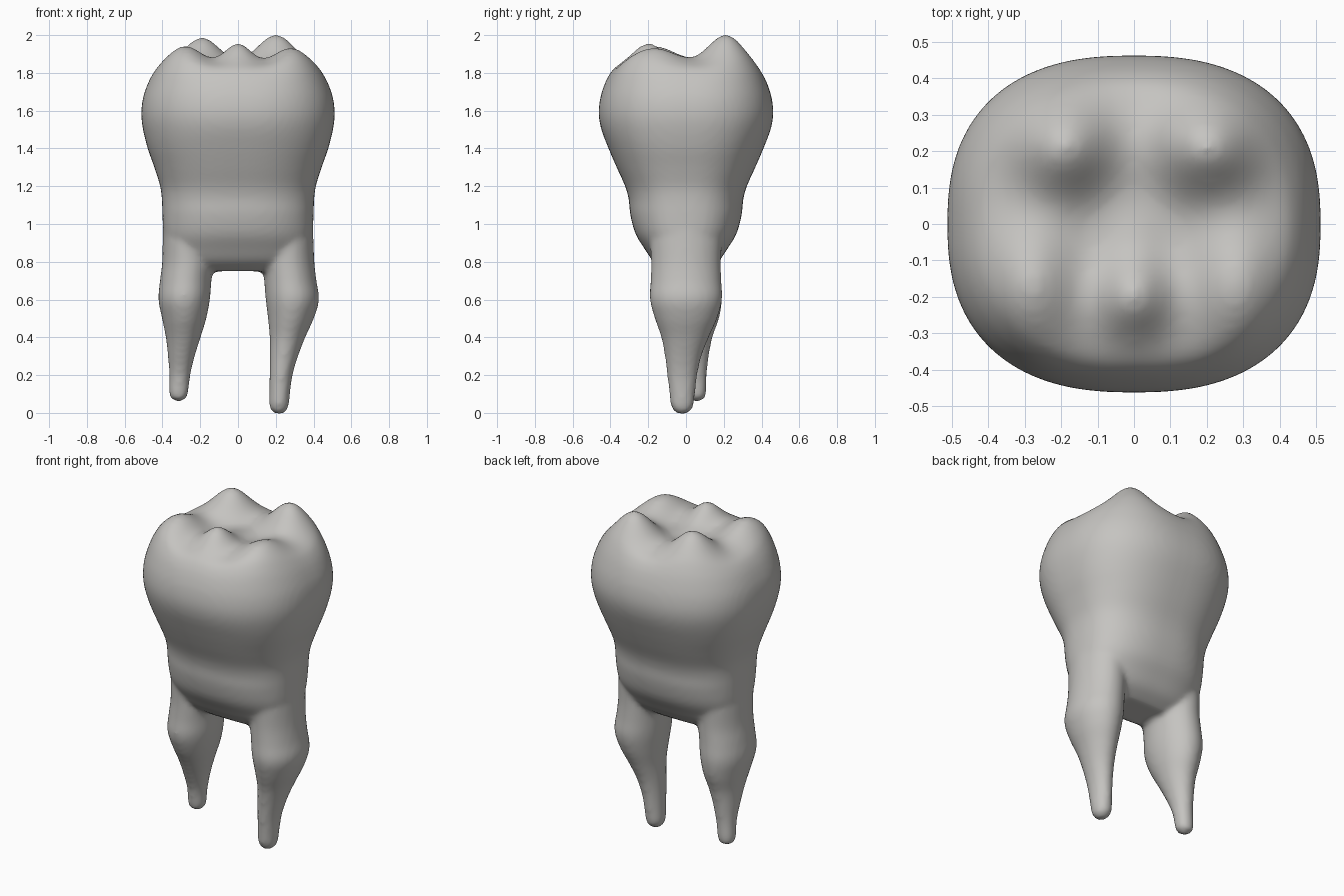
import bpy, bmesh, math

SEGMENTS = 72


def spline(rows, steps=5):
    """Catmull-Rom through the key sections."""
    out = []
    for i in range(len(rows) - 1):
        a, b = rows[max(i - 1, 0)], rows[i]
        c, d = rows[i + 1], rows[min(i + 2, len(rows) - 1)]
        for k in range(steps):
            t = k / steps
            out.append([0.5 * (2 * q + (r - p) * t + (2 * p - 5 * q + 4 * r - s) * t * t
                               + (3 * q - p - 3 * r + s) * t ** 3)
                        for p, q, r, s in zip(a, b, c, d)])
    out.append(list(rows[-1]))
    return out


def loft(bm, rows, power, lift=None):
    """Closed loft of superellipse sections (z, centre x, centre y, half x, half y)."""
    rings = []
    for z, cx, cy, rx, ry in spline(rows):
        ring = []
        for i in range(SEGMENTS):
            a = 2 * math.pi * i / SEGMENTS
            c, s = math.cos(a), math.sin(a)
            x = cx + max(rx, 0.002) * math.copysign(abs(c) ** (2 / power), c)
            y = cy + max(ry, 0.002) * math.copysign(abs(s) ** (2 / power), s)
            ring.append(bm.verts.new((x, y, z + (lift(x, y, z) if lift else 0))))
        rings.append(ring)
    faces = [bm.faces.new(list(reversed(rings[0]))), bm.faces.new(rings[-1])]
    for lo, hi in zip(rings, rings[1:]):
        for i in range(SEGMENTS):
            j = (i + 1) % SEGMENTS
            faces.append(bm.faces.new((lo[i], lo[j], hi[j], hi[i])))
    bmesh.ops.recalc_face_normals(bm, faces=faces)


# Chewing surface: rounded cusps (x, y, height, spread x, spread y)
CUSPS = [(-0.19, 0.21, 0.155, 0.095, 0.095),
         (0.20, 0.21, 0.17, 0.10, 0.095),
         (-0.28, -0.17, 0.11, 0.09, 0.125),
         (0.28, -0.17, 0.10, 0.09, 0.125),
         (0.0, -0.20, 0.125, 0.07, 0.08),
         (0.0, -0.02, 0.03, 0.07, 0.07)]


def cusp_lift(x, y, z):
    if z < 1.45:
        return 0
    fade = min(1, (z - 1.45) / 0.3)
    return fade * sum(h * math.exp(-((x - cx) / sx) ** 2 / 2 - ((y - cy) / sy) ** 2 / 2)
                      for cx, cy, h, sx, sy in CUSPS)


# Neck and crown wall, then the rim scaled inwards over the top
body = [(z, 0, 0, rx, ry) for z, rx, ry in (
    (0.75, 0.30, 0.10), (0.80, 0.355, 0.17), (0.87, 0.38, 0.22), (0.95, 0.395, 0.268),
    (1.05, 0.40, 0.295), (1.13, 0.403, 0.303), (1.20, 0.412, 0.322), (1.30, 0.443, 0.367),
    (1.40, 0.478, 0.41), (1.50, 0.503, 0.448))]
body += [(z, 0, 0, 0.512 * s, 0.462 * s) for z, s in (
    (1.58, 1), (1.66, 0.985), (1.73, 0.94), (1.785, 0.88), (1.82, 0.8),
    (1.832, 0.65), (1.83, 0.4), (1.822, 0.15), (1.82, 0.005))]

# Two tapering roots
left_root = [
    (0.060, -0.315, 0.058, 0.005, 0.005), (0.072, -0.315, 0.058, 0.035, 0.035),
    (0.10, -0.315, 0.057, 0.050, 0.050), (0.20, -0.308, 0.05, 0.056, 0.060),
    (0.30, -0.300, 0.035, 0.071, 0.086), (0.40, -0.290, 0.02, 0.092, 0.12),
    (0.50, -0.285, 0.01, 0.117, 0.165), (0.60, -0.285, 0, 0.136, 0.191),
    (0.70, -0.277, 0, 0.136, 0.187), (0.80, -0.266, 0, 0.135, 0.185),
    (0.95, -0.265, 0, 0.133, 0.19), (1.15, -0.27, 0, 0.12, 0.18)]
right_root = [
    (-0.007, 0.217, -0.02, 0.005, 0.005), (0.006, 0.217, -0.02, 0.035, 0.04),
    (0.04, 0.217, -0.02, 0.052, 0.060), (0.10, 0.220, -0.02, 0.055, 0.068),
    (0.20, 0.228, -0.02, 0.061, 0.080), (0.30, 0.243, -0.015, 0.075, 0.097),
    (0.40, 0.262, -0.005, 0.094, 0.126), (0.50, 0.280, 0, 0.121, 0.165),
    (0.60, 0.288, 0, 0.141, 0.191), (0.70, 0.277, 0, 0.138, 0.187),
    (0.80, 0.268, 0, 0.136, 0.185), (0.95, 0.265, 0, 0.133, 0.19),
    (1.15, 0.27, 0, 0.12, 0.18)]

bm = bmesh.new()
loft(bm, body, 2.45, cusp_lift)
loft(bm, left_root, 2)
loft(bm, right_root, 2)
mesh = bpy.data.meshes.new("molar_tooth")
bm.to_mesh(mesh)
bm.free()
mesh.shade_smooth()

# Single enamel colour
enamel = bpy.data.materials.new("warm_grey_enamel")
enamel.diffuse_color = (0.56, 0.55, 0.53, 1)
mesh.materials.append(enamel)

tooth = bpy.data.objects.new("molar_tooth", mesh)
bpy.context.collection.objects.link(tooth)

# Fuse the parts into one skin and soften the joins
fuse = tooth.modifiers.new("fuse", 'REMESH')
fuse.mode = 'VOXEL'
fuse.voxel_size = 0.016
fuse.use_smooth_shade = True
soften = tooth.modifiers.new("soften", 'SMOOTH')
soften.factor = 0.5
soften.iterations = 6
